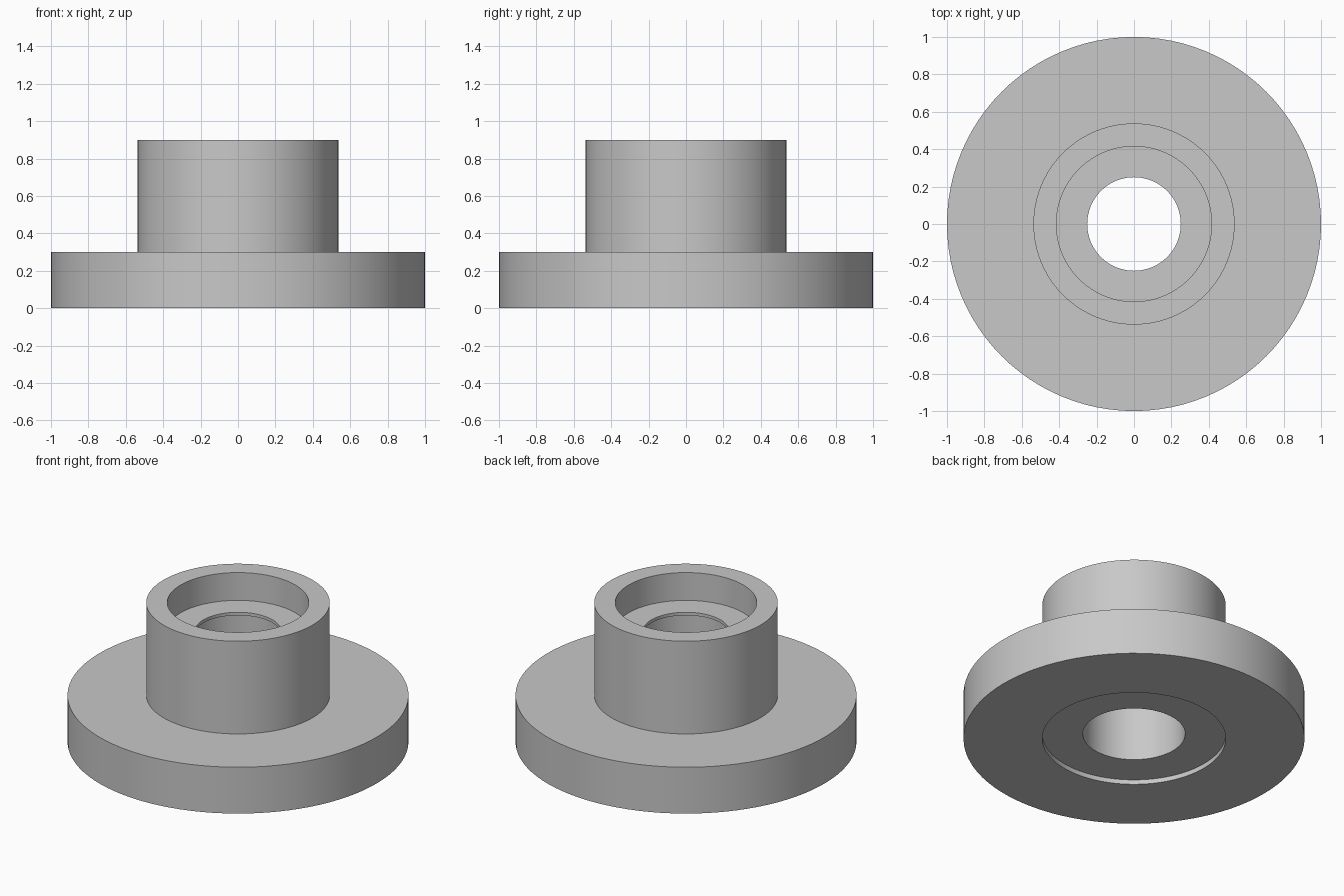
import bpy
import bmesh
import math

SEGMENTS = 96

cube = bpy.data.objects.get("Cube")
if cube:
    bpy.data.objects.remove(cube, do_unlink=True)


def make_material(name, color):
    mat = bpy.data.materials.new(name)
    mat.use_nodes = True
    mat.diffuse_color = color
    mat.node_tree.nodes["Principled BSDF"].inputs["Base Color"].default_value = color
    return mat


def lathe(name, profile, mat):
    """Revolve a closed (radius, height) profile around the z axis."""
    bm = bmesh.new()
    rings = []
    for r, z in profile:
        ring = []
        for i in range(SEGMENTS):
            a = math.tau * i / SEGMENTS
            ring.append(bm.verts.new((r * math.cos(a), r * math.sin(a), z)))
        rings.append(ring)
    for k, low in enumerate(rings):
        high = rings[(k + 1) % len(rings)]
        for i in range(SEGMENTS):
            j = (i + 1) % SEGMENTS
            bm.faces.new((low[i], low[j], high[j], high[i]))
    bmesh.ops.recalc_face_normals(bm, faces=bm.faces)
    mesh = bpy.data.meshes.new(name)
    bm.to_mesh(mesh)
    bm.free()
    mesh.materials.append(mat)
    obj = bpy.data.objects.new(name, mesh)
    bpy.context.collection.objects.link(obj)
    bpy.ops.object.select_all(action="DESELECT")
    obj.select_set(True)
    bpy.context.view_layer.objects.active = obj
    bpy.ops.object.shade_smooth_by_angle(angle=math.radians(30))
    return obj


grey = make_material("plain_grey", (0.58, 0.58, 0.58, 1))

# Flange and hub in one turned piece
lathe("flanged_hub", [
    (1.0, 0.0), (1.0, 0.3),           # flange rim
    (0.538, 0.3), (0.538, 0.9),       # hub wall
    (0.415, 0.9), (0.415, 0.72),      # top counterbore
    (0.25, 0.72), (0.25, 0.70),       # thin lip
    (0.30, 0.70), (0.30, 0.03),       # through bore
    (0.538, 0.03), (0.538, 0.0),      # shallow recess underneath
], grey)
